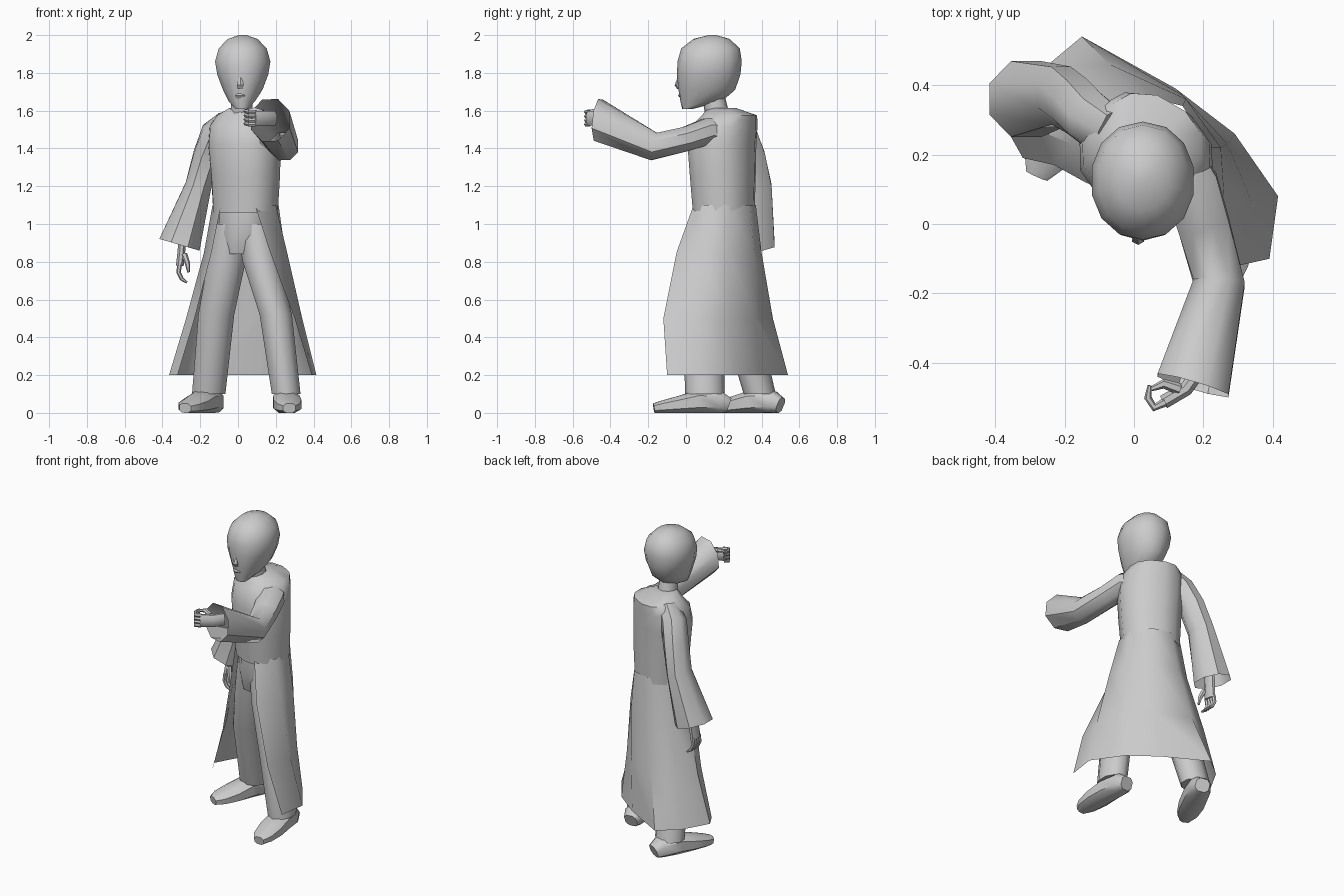
import bpy, bmesh, math
from mathutils import Vector


def skin(name, rings, closed=True, caps=(True, True)):
    bm = bmesh.new()
    rows = [[bm.verts.new(p) for p in ring] for ring in rings]
    n = len(rows[0])
    for a, b in zip(rows, rows[1:]):
        for i in range(n if closed else n - 1):
            j = (i + 1) % n
            bm.faces.new((a[i], a[j], b[j], b[i]))
    if closed and caps[0]:
        bm.faces.new(rows[0])
    if closed and caps[1]:
        bm.faces.new(rows[-1])
    bmesh.ops.recalc_face_normals(bm, faces=bm.faces)
    mesh = bpy.data.meshes.new(name)
    bm.to_mesh(mesh)
    bm.free()
    obj = bpy.data.objects.new(name, mesh)
    bpy.context.collection.objects.link(obj)
    return obj


def loft(name, secs, side=(1, 0, 0), n=8, axis=None, last=None, power=1.0,
         caps=(True, True), floor=False):
    """Each section is x, y, z, radius along side, radius across it."""
    pts = [Vector(s[:3]) for s in secs]
    rings = []
    for k, s in enumerate(secs):
        t = pts[min(k + 1, len(pts) - 1)] - pts[max(k - 1, 0)]
        if axis:
            t = Vector(axis)
        if last and k == len(secs) - 1:
            t = Vector(last)
        t.normalize()
        v = t.cross(Vector(side)).normalized()
        u = v.cross(t)
        ring = []
        for i in range(n):
            a = 2 * math.pi * (i + 0.5) / n
            c, d = math.cos(a), math.sin(a)
            c = math.copysign(abs(c) ** power, c)
            d = math.copysign(abs(d) ** power, d)
            p = pts[k] + u * c * s[3] + v * d * s[4]
            if floor:
                p.z = max(p.z, 0)
            ring.append(p)
        rings.append(ring)
    return skin(name, rings, caps=caps)


UP = (0, 0, 1)
TWIST = (0.87, -0.5, 0)

# Head, nose and neck
loft("head", [(.02, .01, 1.61, .035, .03), (.02, .08, 1.65, .072, .11),
              (.025, .11, 1.71, .107, .15), (.025, .12, 1.79, .138, .168),
              (.025, .125, 1.86, .15, .17), (.025, .13, 1.93, .13, .155),
              (.025, .135, 1.98, .08, .095), (.025, .14, 2.0, .02, .02)],
     n=14, axis=UP, power=.95)
loft("nose", [(.012, -.03, 1.79, .008, .01), (.012, -.042, 1.735, .02, .018),
              (.012, -.035, 1.715, .016, .012)], n=6, axis=UP)
loft("lips", [(.012, -.028, 1.69, .02, .008), (.012, -.03, 1.68, .03, .012),
              (.012, -.02, 1.665, .025, .01)], n=6, axis=UP)
loft("neck", [(.02, .17, 1.56, .065, .065), (.02, .14, 1.7, .055, .06)], n=10, axis=UP)

# Coat body, turned at the waist
loft("coat_body", [(.04, .2, 1.06, .175, .155), (.04, .195, 1.25, .187, .165),
                   (.035, .19, 1.42, .197, .172), (.035, .205, 1.52, .19, .163),
                   (.04, .23, 1.575, .155, .14), (.025, .19, 1.615, .065, .075)],
     side=TWIST, n=12, axis=UP, power=.88)

# Open coat skirt, from one front edge round the back to the other
skirt = {
    1.1: [(.09, .04), (.2, .1), (.215, .22), (.14, .34),
          (.02, .37), (-.1, .31), (-.135, .2), (-.09, .1)],
    .85: [(.17, -.05), (.26, .08), (.25, .22), (.15, .36),
          (-.01, .40), (-.13, .34), (-.18, .23), (-.14, .12)],
    .5: [(.3, -.12), (.34, .06), (.27, .23), (.14, .37),
         (-.07, .46), (-.21, .4), (-.275, .27), (-.23, .17)],
    .2: [(.39, -.1), (.415, .08), (.29, .26), (.12, .39),
         (-.15, .54), (-.27, .44), (-.365, .27), (-.32, .19)],
}
skin("coat_skirt", [[(x, y, z) for x, y in row] for z, row in skirt.items()], closed=False)

# Sleeves with open, flared cuffs
loft("raised_sleeve", [(.11, .2, 1.49, .08, .08), (.165, .11, 1.49, .085, .075),
                       (.2, .0, 1.45, .08, .07), (.245, -.17, 1.41, .08, .08),
                       (.17, -.465, 1.55, .115, .12)],
     last=(-.28, -.95, .1), caps=(True, False))
loft("lowered_sleeve", [(-.06, .26, 1.54, .06, .08), (-.12, .3, 1.48, .08, .08),
                        (-.165, .34, 1.36, .078, .085), (-.21, .37, 1.2, .075, .09),
                        (-.31, .36, .89, .12, .118)],
     last=(-.28, 0, -.96), caps=(True, False))


# Hands: palm, four curled fingers and a thumb
def hand(name, palm, finger, spread, thumb, side):
    loft(name + "_palm", [(*p, .042, .022) for p in palm], side=side)
    for i in range(4):
        off = Vector(spread) * (i - 1.5)
        loft(f"{name}_finger_{i + 1}",
             [(*(Vector(p) + off), r, r) for p, r in zip(finger, (.013, .012, .011, .006))],
             side=side, n=6)
    loft(name + "_thumb", [(*p, r, r) for p, r in zip(thumb, (.017, .014, .007))],
         side=side, n=6)


hand("raised_hand", [(.19, -.42, 1.56), (.15, -.475, 1.56), (.085, -.513, 1.56)],
     [(.09, -.513, 1.56), (.058, -.528, 1.56), (.04, -.5, 1.565), (.045, -.465, 1.57)],
     (0, 0, .022), [(.13, -.475, 1.59), (.085, -.46, 1.605), (.05, -.475, 1.6)], UP)
hand("lowered_hand", [(-.295, .35, .92), (-.3, .345, .85), (-.308, .34, .78)],
     [(-.308, .34, .79), (-.315, .34, .745), (-.298, .34, .71), (-.27, .34, .69)],
     (0, .022, 0), [(-.285, .315, .84), (-.267, .295, .79), (-.262, .29, .745)], (0, 1, 0))

# Trousers
loft("hips", [(.035, .2, 1.1, .15, .135), (.03, .19, .95, .15, .13),
              (.02, .19, .84, .09, .1)], side=TWIST, n=10, axis=UP)
loft("rear_leg", [(-.03, .21, 1.0, .1, .11), (-.06, .23, .8, .105, .11),
                  (-.115, .28, .52, .1, .1), (-.155, .39, .1, .093, .085)], axis=UP, n=10)
loft("front_leg", [(.085, .17, 1.0, .1, .11), (.12, .14, .8, .1, .11),
                   (.2, .09, .52, .09, .105), (.255, .1, .1, .08, .105)], axis=UP, n=10)

# Shoes, heel to toe
for name, heel, toe in (("rear_shoe", (-.115, .5), (-.28, .14)),
                        ("front_shoe", (.245, .225), (.272, -.17))):
    h, t = Vector(heel), Vector(toe)
    secs = []
    for f, r, top in ((0, .045, .08), (.12, .068, .115), (.4, .075, .12),
                      (.65, .078, .09), (.88, .064, .065), (1, .035, .05)):
        p = h.lerp(t, f)
        secs.append((p.x, p.y, top / 2, r, top / 2 * 1.08))
    loft(name, secs, power=.75, floor=True)

# Smooth shading with crisp edges
for o in bpy.context.collection.objects:
    o.select_set(True)
    bpy.context.view_layer.objects.active = o
bpy.ops.object.shade_smooth_by_angle(angle=math.radians(45))
